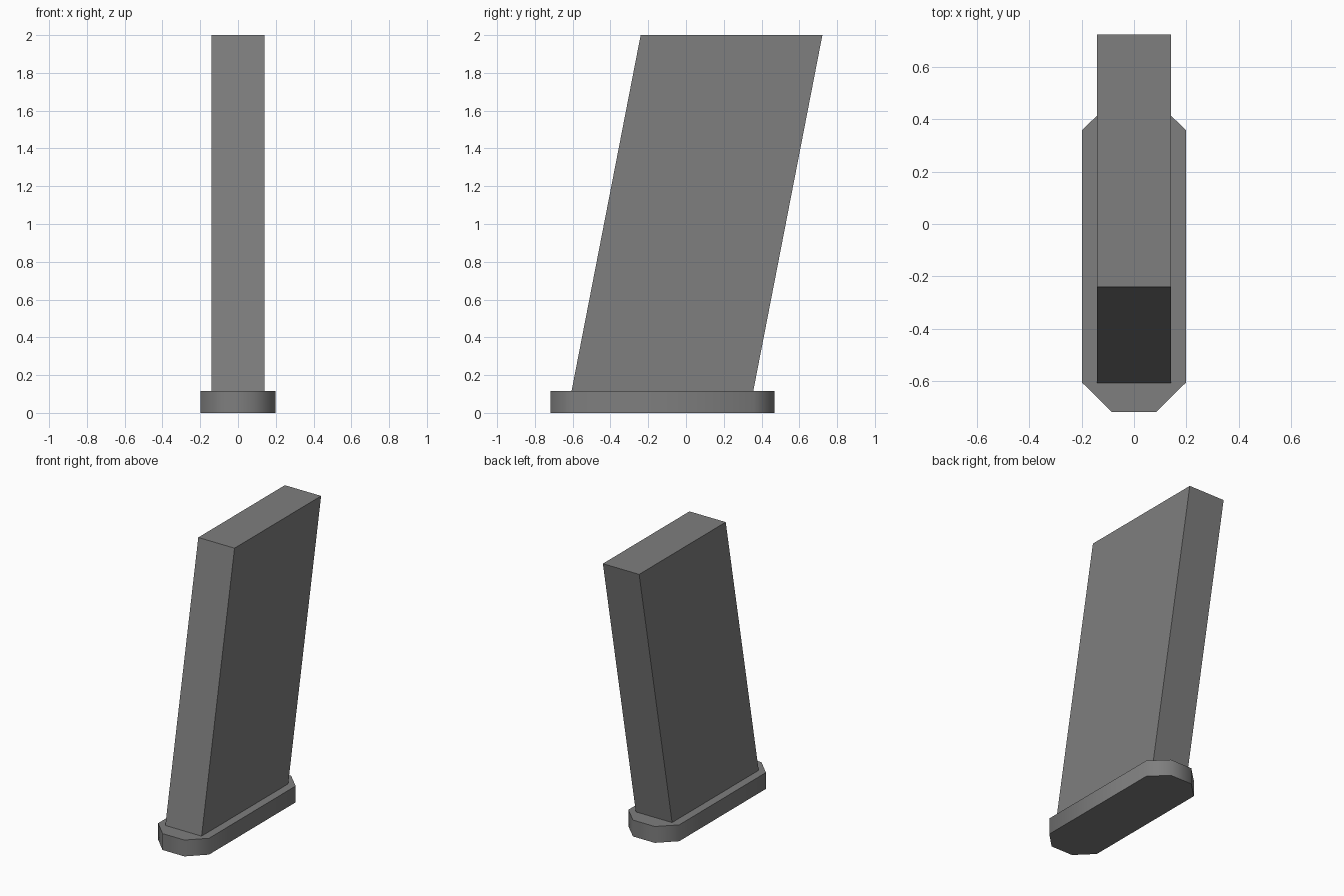
import bpy
import math

if "Cube" in bpy.data.objects:
    bpy.data.objects.remove(bpy.data.objects["Cube"])

grey = bpy.data.materials.new("mid grey")
grey.diffuse_color = (0.21, 0.21, 0.21, 1)
grey.use_nodes = True
grey.node_tree.nodes["Principled BSDF"].inputs["Base Color"].default_value = grey.diffuse_color


def loft(name, bottom, top, z0, z1):
    """Closed solid between two matching outlines (counter-clockwise from above)."""
    n = len(bottom)
    verts = [(x, y, z0) for x, y in bottom] + [(x, y, z1) for x, y in top]
    faces = [tuple(reversed(range(n))), tuple(range(n, 2 * n))]
    faces += [(i, (i + 1) % n, (i + 1) % n + n, i + n) for i in range(n)]
    mesh = bpy.data.meshes.new(name)
    mesh.from_pydata(verts, [], faces)
    mesh.materials.append(grey)
    obj = bpy.data.objects.new(name, mesh)
    bpy.context.collection.objects.link(obj)
    return obj


def rect(half, y0, y1):
    return [(-half, y0), (half, y0), (half, y1), (-half, y1)]


# base plate with clipped corners: right half mirrored to the left
right = [(0.085, -0.717), (0.198, -0.605), (0.198, 0.358), (0.085, 0.468)]
outline = right + [(-x, y) for x, y in reversed(right)]
plate = loft("base_plate", outline, outline, 0, 0.115)

# leaning rectangular body
loft("slanted_body", rect(0.141, -0.606, 0.356), rect(0.141, -0.24, 0.722), 0.115, 2.0)

# soft shading around the clipped corners, sharp top and bottom rims
bpy.context.view_layer.objects.active = plate
plate.select_set(True)
bpy.ops.object.shade_smooth_by_angle(angle=math.radians(50))
